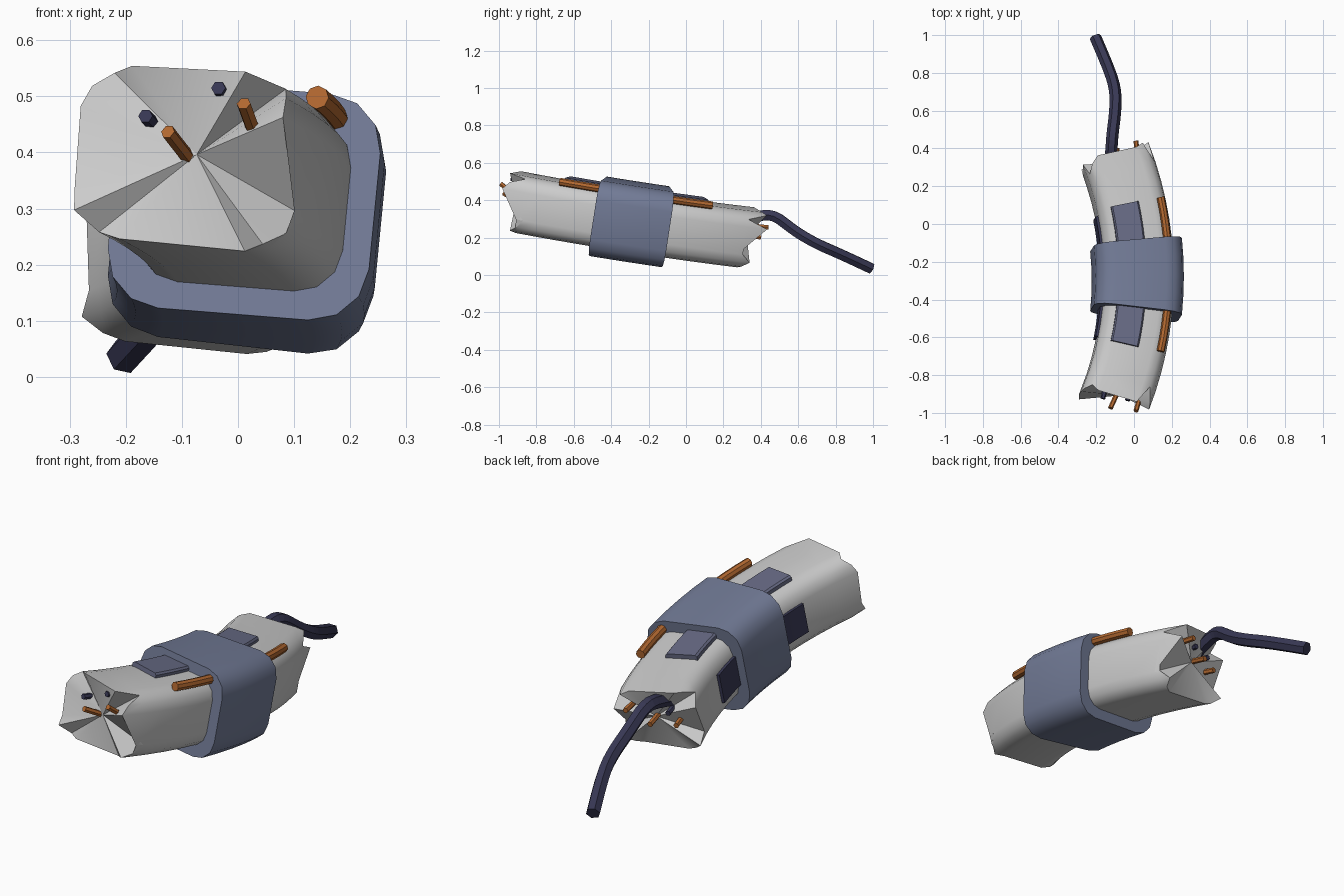
import bpy, bmesh
from math import sin, cos, pi, radians
from mathutils import Matrix

if "Cube" in bpy.data.objects:
    bpy.data.objects.remove(bpy.data.objects["Cube"])

R = 1.8  # bend radius of the beam centre line
FRAME = (Matrix.Translation((0.02, -0.29, 0.285))
         @ Matrix.Rotation(radians(-8.8), 4, 'X') @ Matrix.Rotation(radians(5.5), 4, 'Y'))


def material(name, rgb):
    m = bpy.data.materials.new(name)
    m.diffuse_color = (*rgb, 1)
    m.use_nodes = True
    m.node_tree.nodes["Principled BSDF"].inputs["Base Color"].default_value = m.diffuse_color
    return m


STEEL = material("blue_steel", (0.17, 0.20, 0.31))
PLATE = material("plate_blue", (0.14, 0.15, 0.24))
NAVY = material("navy", (0.04, 0.04, 0.09))
ORANGE = material("orange", (0.45, 0.14, 0.03))


def finish(name, mesh, mat, angle=None):
    ob = bpy.data.objects.new(name, mesh)
    bpy.context.collection.objects.link(ob)
    if mat:
        mesh.materials.clear()
        mesh.materials.append(mat)
    if angle:
        mesh.shade_smooth()
        mesh.set_sharp_from_angle(angle=radians(angle))
    return ob


def rounded(w, h, r, seg=3):
    pts = []
    for i, (sx, sz) in enumerate([(1, -1), (1, 1), (-1, 1), (-1, -1)]):
        for k in range(seg + 1):
            a = (i - 1) * pi / 2 + k * pi / 2 / seg
            pts.append((sx * (w / 2 - r) + r * cos(a), sz * (h / 2 - r) + r * sin(a)))
    return pts


def box_profile(r0, r1, z0, z1):
    return [(r0, z0), (r1, z0), (r1, z1), (r0, z1)]


def sweep(name, prof, deg, mat, n=12, front=None, back=None, angle=35):
    """Sweep a (radial, height) profile along the bend; optional ragged ends."""
    bm = bmesh.new()
    rings = []
    for i in range(n + 1):
        ring = []
        for j, (dr, dz) in enumerate(prof):
            t = radians(-deg + 2 * deg * i / n)
            if i == 0 and front:
                t -= front[j] / R
            if i == n and back:
                t += back[j] / R
            ring.append(bm.verts.new(FRAME @ Matrix.Translation(
                ((R + dr) * cos(t) - R, (R + dr) * sin(t), dz)).translation))
        rings.append(ring)
    m = len(prof)
    for a, b in zip(rings, rings[1:]):
        for j in range(m):
            k = (j + 1) % m
            bm.faces.new((a[j], a[k], b[k], b[j]))
    for ring in (rings[0], rings[-1]):
        cap = bm.faces.new(ring)
        if front:
            bmesh.ops.poke(bm, faces=[cap])
    bmesh.ops.recalc_face_normals(bm, faces=bm.faces)
    me = bpy.data.meshes.new(name)
    bm.to_mesh(me)
    bm.free()
    return finish(name, me, mat, angle)


def tube(name, pts, r, mat, smooth=False):
    cu = bpy.data.curves.new(name + "_path", 'CURVE')
    cu.dimensions = '3D'
    cu.bevel_depth, cu.bevel_resolution, cu.use_fill_caps = r, 1, True
    sp = cu.splines.new('NURBS' if smooth else 'POLY')
    sp.points.add(len(pts) - 1)
    for p, co in zip(sp.points, pts):
        p.co = (*co, 1)
    if smooth:
        sp.order_u, sp.use_endpoint_u, sp.resolution_u = 3, True, 3
    tmp = bpy.data.objects.new(name + "_tmp", cu)
    bpy.context.collection.objects.link(tmp)
    bpy.context.view_layer.update()
    me = bpy.data.meshes.new_from_object(tmp.evaluated_get(bpy.context.evaluated_depsgraph_get()))
    bpy.data.objects.remove(tmp)
    me.shade_flat()
    return finish(name, me, mat)


# curved beam with torn ends (offsets: bottom right, top right, top left, bottom left)
torn_front = [-.08, -.06, -.10, -.13, 0, -.03, -.10, 0, .02, 0, .03, .05, .04, .06, 0, 0]
torn_back = [-.09, -.08, -.05, -.12, .01, -.09, .01, 0, .03, 0, -.05, .02, -.04, .02, -.02, -.03]
sweep("beam", rounded(0.37, 0.31, 0.08), 21, None, 14, torn_front, torn_back)

# collar
sweep("collar", rounded(0.47, 0.41, 0.10), 5.8, STEEL, 4)

# top plate with sloped edges, and side plate
sweep("top_plate", [(-.12, .14), (.03, .14), (.03, .168), (.022, .176), (-.112, .176), (-.12, .168)],
      12.3, PLATE, 12, angle=20)
sweep("side_plate", box_profile(-.198, -.17, -.07, .07), 11.5, NAVY, 12, angle=20)

# conduit along the outer top corner
sweep("conduit", [(.15 + .021 * cos(k * pi / 4), .163 + .021 * sin(k * pi / 4)) for k in range(8)],
      12.2, ORANGE, 12, angle=30)

# broken rods at both ends: (inner point, tip, material)
rods = [((-.045, -.80, .335), (-.125, -.975, .437), ORANGE),
        ((.06, -.82, .35), (.01, -.99, .487), ORANGE),
        ((-.14, -.82, .44), (-.165, -.925, .465), NAVY),
        ((-.01, -.83, .49), (-.035, -.935, .515), NAVY),
        ((.03, .28, .27), (.01, .44, .255), ORANGE),
        ((-.07, .25, .23), (-.09, .40, .20), ORANGE),
        ((-.16, .22, .22), (-.19, .345, .20), ORANGE),
        ((-.05, .25, .28), (-.06, .375, .265), NAVY),
        ((-.13, .22, .27), (-.15, .35, .25), NAVY)]
for i, (a, b, mat) in enumerate(rods):
    tube(f"rod_{i + 1}", (a, b), 0.013, mat)

# hanging cable
tube("cable", [(-.13, .28, .29), (-.12, .38, .315), (-.115, .47, .325), (-.10, .58, .235),
               (-.095, .70, .165), (-.13, .82, .115), (-.205, .99, .035)], 0.032, NAVY, True)
